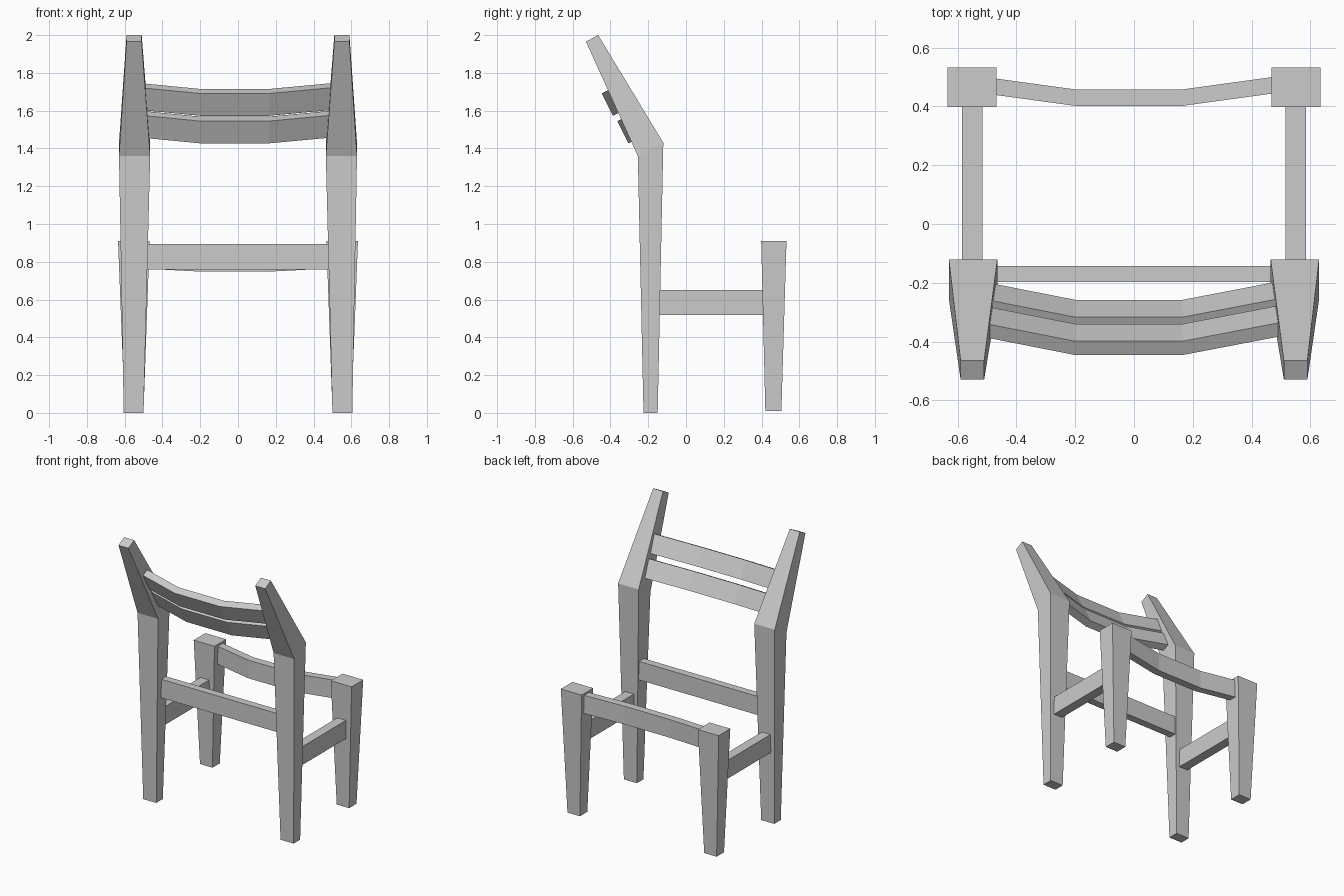
import bpy, bmesh

if "Cube" in bpy.data.objects:
    bpy.data.objects.remove(bpy.data.objects["Cube"])


def loft(name, sections, mirror=False):
    """Skin a run of four-cornered sections, cap the ends, optionally mirror in x."""
    bm = bmesh.new()
    rings = [[bm.verts.new(p) for p in s] for s in sections]
    for a, b in zip(rings, rings[1:]):
        for i in range(4):
            j = (i + 1) % 4
            bm.faces.new((a[i], a[j], b[j], b[i]))
    bm.faces.new(rings[0])
    bm.faces.new(rings[-1])
    bmesh.ops.recalc_face_normals(bm, faces=bm.faces)
    mesh = bpy.data.meshes.new(name)
    bm.to_mesh(mesh)
    bm.free()
    obj = bpy.data.objects.new(name, mesh)
    bpy.context.collection.objects.link(obj)
    if mirror:
        mod = obj.modifiers.new("Mirror", 'MIRROR')
        mod.use_mirror_merge = False
    return obj


def leg_section(x0, x1, a, b):
    """Section across a leg between two (y, z) edge points."""
    return [(x0, *a), (x1, *a), (x1, *b), (x0, *b)]


def crossbar(name, profile, stations):
    """Sweep a (y, z) profile along x; each station is (x, y shift, z shift)."""
    return loft(name, [[(x, y + dy, z + dz) for y, z in profile]
                       for x, dy, dz in stations])


def box_profile(y0, y1, z0, z1):
    return [(y0, z0), (y1, z0), (y1, z1), (y0, z1)]


# Tall bent posts carrying the backrest
loft("back_post", [
    leg_section(0.50, 0.605, (-0.225, 0.0), (-0.15, 0.0)),
    leg_section(0.465, 0.63, (-0.255, 1.36), (-0.12, 1.43)),
    leg_section(0.51, 0.59, (-0.53, 1.966), (-0.465, 2.0)),
], mirror=True)

# Short tapered legs
loft("short_leg", [
    leg_section(0.50, 0.60, (0.42, 0.01), (0.505, 0.01)),
    leg_section(0.468, 0.635, (0.398, 0.91), (0.532, 0.91)),
], mirror=True)

# Side rails
loft("side_rail", [
    [(x, y, z) for x, z in ((0.515, 0.517), (0.585, 0.517), (0.585, 0.65), (0.515, 0.65))]
    for y in (-0.15, 0.415)
], mirror=True)

# Straight rail between the posts
crossbar("straight_rail", box_profile(-0.198, -0.143, 0.76, 0.895),
         [(-0.51, 0, 0), (0.51, 0, 0)])

# Bowed rail between the short legs
crossbar("bowed_rail", box_profile(0.402, 0.458, 0.748, 0.88),
         [(-0.50, 0.041, 0.016), (-0.20, 0, 0), (0.165, 0, 0), (0.50, 0.046, 0.017)])

# Leaning, bowed backrest slats
bow = [(-0.51, 0.061, 0.03), (-0.20, 0, 0), (0.165, 0, 0), (0.51, 0.066, 0.032)]
for name, y, z in (("upper_slat", -0.446, 1.691), ("lower_slat", -0.364, 1.545)):
    crossbar(name, [(y, z), (y + 0.047, z + 0.024),
                    (y + 0.106, z - 0.094), (y + 0.059, z - 0.118)], bow)
